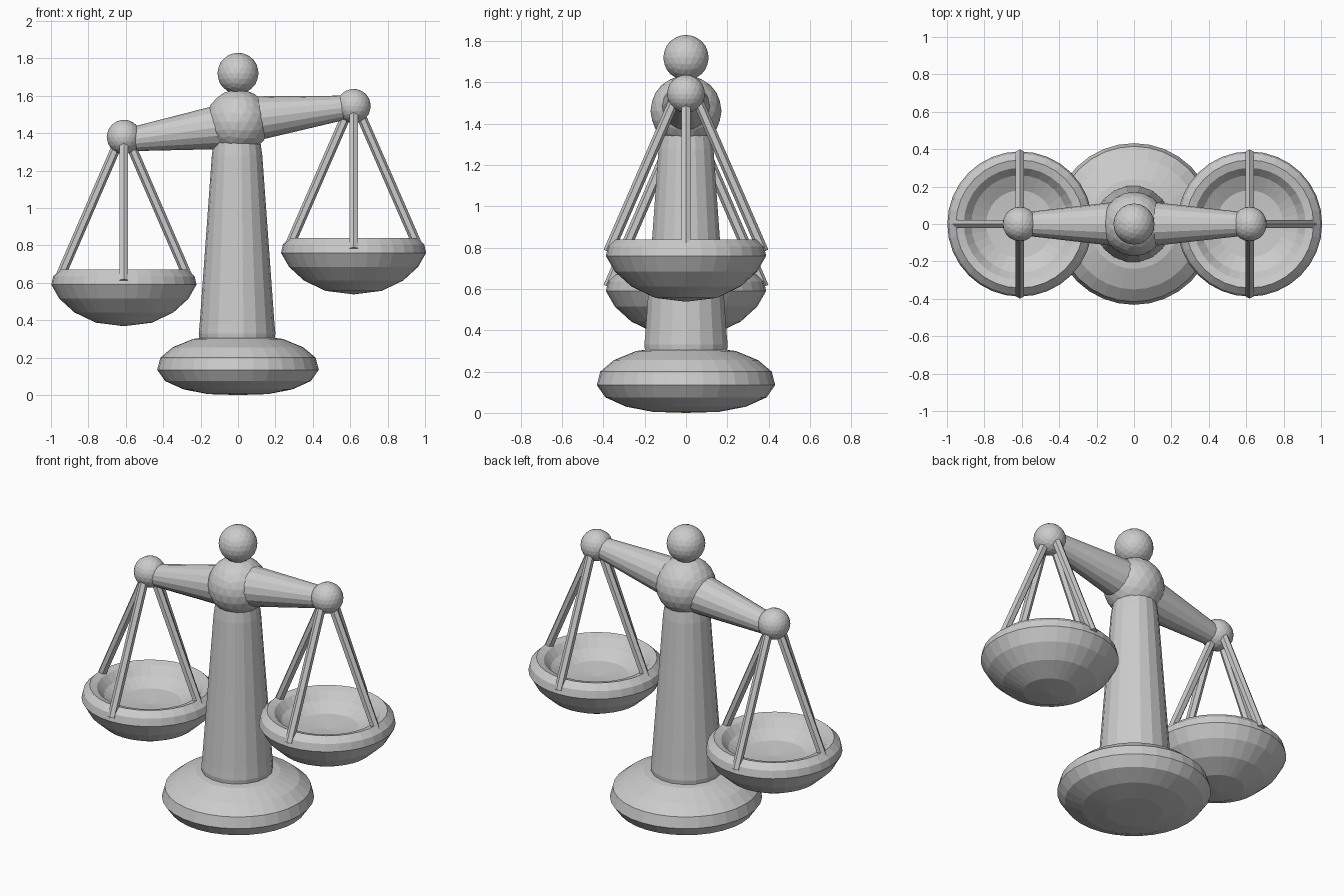
import bpy, bmesh, math
from mathutils import Vector

if "Cube" in bpy.data.objects:
    bpy.data.objects.remove(bpy.data.objects["Cube"])


def finish(bm, name, location=(0, 0, 0)):
    bmesh.ops.recalc_face_normals(bm, faces=bm.faces[:])
    mesh = bpy.data.meshes.new(name)
    bm.to_mesh(mesh)
    bm.free()
    obj = bpy.data.objects.new(name, mesh)
    obj.location = location
    bpy.context.collection.objects.link(obj)
    return obj


def lathe(name, profile, location=(0, 0, 0), sides=24):
    """Revolve (radius, height) points around z."""
    bm = bmesh.new()
    verts = [bm.verts.new((r, 0, z)) for r, z in profile]
    edges = [bm.edges.new(pair) for pair in zip(verts, verts[1:])]
    bmesh.ops.spin(bm, geom=verts + edges, cent=(0, 0, 0), axis=(0, 0, 1),
                   angle=math.tau, steps=sides, use_merge=True)
    bmesh.ops.remove_doubles(bm, verts=bm.verts[:], dist=1e-4)
    return finish(bm, name, location)


def ball(name, location, radius):
    bm = bmesh.new()
    bmesh.ops.create_icosphere(bm, subdivisions=3, radius=radius)
    return finish(bm, name, location)


def rod(name, start, end, r1, r2, sides):
    """Tapered bar between two points."""
    start, end = Vector(start), Vector(end)
    bm = bmesh.new()
    bmesh.ops.create_cone(bm, cap_ends=True, segments=sides, radius1=r1,
                          radius2=r2, depth=(end - start).length)
    obj = finish(bm, name, (start + end) / 2)
    obj.rotation_mode = 'QUATERNION'
    obj.rotation_quaternion = (end - start).to_track_quat('Z', 'Y')
    return obj


# Rounded foot and tapered pillar
lathe("base", [(0, 0), (0.16, 0.005), (0.29, 0.03), (0.39, 0.075), (0.432, 0.135),
               (0.415, 0.2), (0.35, 0.255), (0.24, 0.3), (0.12, 0.315), (0, 0.32)], sides=32)
lathe("pillar", [(0, 0.25), (0.195, 0.25), (0.205, 0.33), (0.2, 0.38),
                 (0.135, 1.28), (0.125, 1.35), (0, 1.35)], (-0.005, 0, 0), 18)

# Central hub and finial
ball("hub", (0, 0, 1.462), 0.172)
ball("finial", (0, 0, 1.72), 0.11)

# Bowl profile measured from the rim height
BOWL = [(0, -0.302), (0.15, -0.283), (0.265, -0.228), (0.345, -0.155), (0.388, -0.08),
        (0.378, -0.035), (0.342, 0), (0.3, -0.012), (0.26, -0.06), (0.18, -0.105), (0, -0.12)]

# Each side: beam arm, end ball, four hangers, pan
for side, x, ball_z, rim_z, root_z in (("left", -0.61, 1.38, 0.67, 1.425),
                                       ("right", 0.618, 1.545, 0.84, 1.487)):
    sign = math.copysign(1, x)
    ball(side + "_end_ball", (x, 0, ball_z), 0.092)
    rod(side + "_arm", (sign * 0.1, 0, root_z - sign * 0.007),
        (x - sign * 0.06, 0, ball_z - 0.01), 0.118, 0.066, 16)
    lathe(side + "_pan", BOWL, (x, 0, rim_z), 32)
    for i, (dx, dy) in enumerate(((1, 0), (0, 1), (-1, 0), (0, -1))):
        reach, drop = (0.34, 0.035) if dx else (0.375, 0.06)
        top = 0.03 if dx else 0.055
        rod(f"{side}_hanger_{i + 1}",
            (x + dx * top, dy * top, ball_z - 0.03),
            (x + dx * reach, dy * reach, rim_z - drop), 0.026, 0.026, 6)
